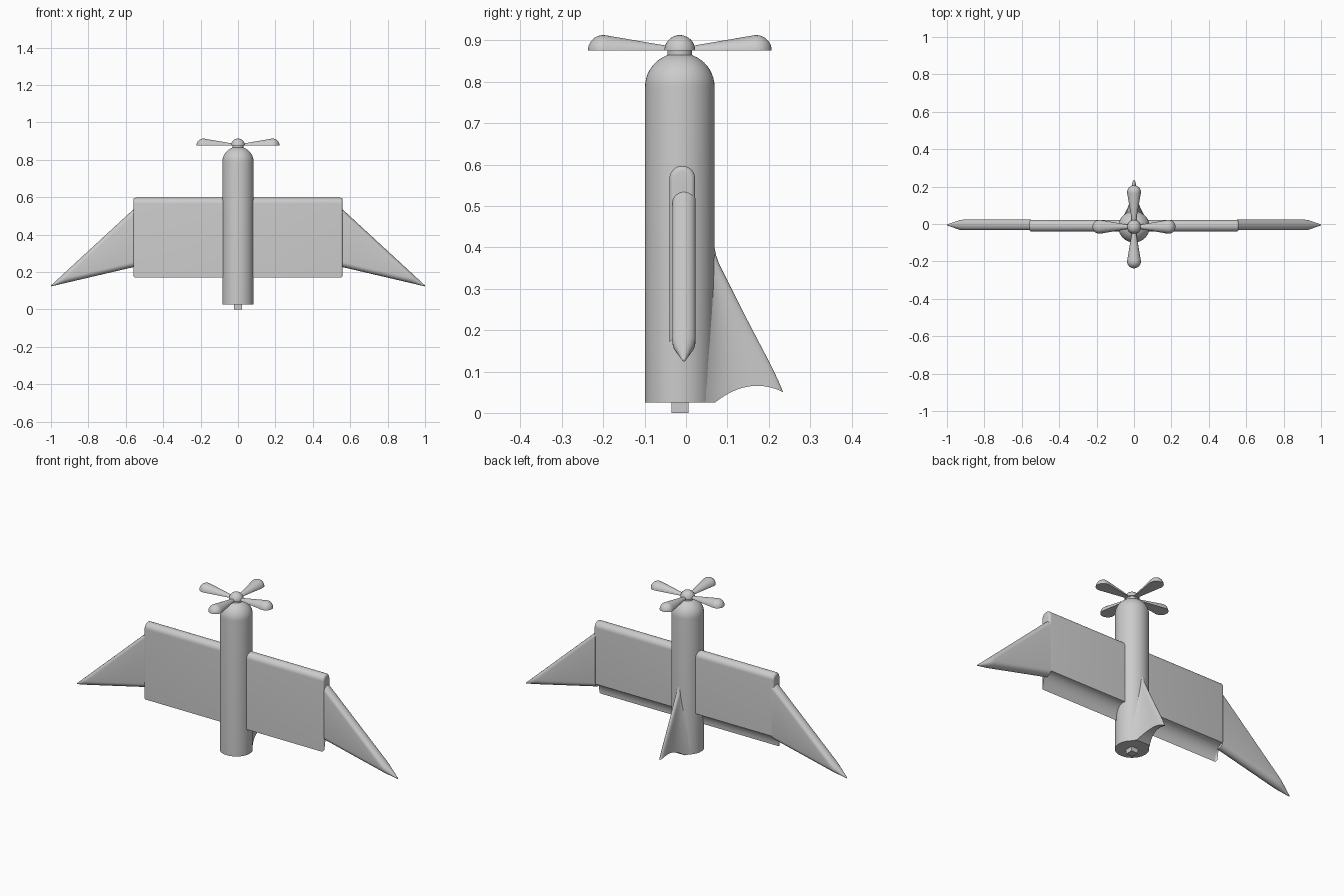
import bpy, bmesh
from math import sin, cos, pi, sqrt

if "Cube" in bpy.data.objects:
    bpy.data.objects.remove(bpy.data.objects["Cube"])

CY = -0.015  # fuselage axis in y


def loft(name, rings, angle=35):
    """Skin a series of closed rings and cap both ends."""
    bm = bmesh.new()
    vr = [[bm.verts.new(p) for p in ring] for ring in rings]
    n = len(vr[0])
    for a, b in zip(vr, vr[1:]):
        for i in range(n):
            j = (i + 1) % n
            bm.faces.new((a[i], a[j], b[j], b[i]))
    bm.faces.new(vr[0])
    bm.faces.new(vr[-1])
    bmesh.ops.remove_doubles(bm, verts=bm.verts, dist=1e-5)
    bmesh.ops.recalc_face_normals(bm, faces=bm.faces)
    me = bpy.data.meshes.new(name)
    bm.to_mesh(me)
    bm.free()
    ob = bpy.data.objects.new(name, me)
    bpy.context.collection.objects.link(ob)
    bpy.ops.object.select_all(action='DESELECT')
    ob.select_set(True)
    bpy.context.view_layer.objects.active = ob
    bpy.ops.object.shade_smooth_by_angle(angle=angle * pi / 180)
    return ob


def lathe(name, profile, n=48):
    return loft(name, [[(r * cos(2 * pi * i / n), CY + r * sin(2 * pi * i / n), z)
                        for i in range(n)] for r, z in profile])


def dome(r, z, h, n=12):
    return [(max(r * cos(pi / 2 * i / n), 0.0005), z + h * sin(pi / 2 * i / n))
            for i in range(n + 1)]


# Fuselage with domed nose, and the propeller hub
lathe("fuselage", [(0.084, 0.025)] + dome(0.084, 0.788, 0.082))
lathe("propeller_collar", [(0.03, 0.86), (0.03, 0.88)])
lathe("propeller_hub", [(0.037, 0.876)] + dome(0.037, 0.8765, 0.0365))

# Tail plug
bpy.ops.mesh.primitive_cube_add(size=1, location=(0, CY, 0.02))
plug = bpy.context.object
plug.name = "tail_plug"
plug.scale = (0.041, 0.041, 0.04)

# Propeller blades: half teardrops, flat underneath
blade = [(0.015, 0.009), (0.03, 0.011)]
blade += [(0.185 + 0.037 * cos(a), max(0.037 * sin(a), 0.0003))
          for a in [pi * (0.55 - 0.55 * i / 10) for i in range(11)]]
for k in range(4):
    c, s = cos(k * pi / 2), sin(k * pi / 2)
    rings = []
    for r, rad in blade:
        ring = []
        for i in range(17):
            t = rad * cos(pi * i / 16)
            ring.append((r * c - t * s, CY + r * s + t * c, 0.876 + rad * sin(pi * i / 16)))
        rings.append(ring)
    loft(f"propeller_blade_{k + 1}", rings)

# Inner wing: rounded leading edge, concave trailing edge, softened ends
prof = [(-0.04, 0.17)]
prof += [(-0.009 - 0.031 * cos(pi * i / 16), 0.566 + 0.031 * sin(pi * i / 16)) for i in range(17)]
prof += [(0.022 - 0.062 * sin(pi / 2 * i / 10), 0.17 + 0.08 * cos(pi / 2 * i / 10))
         for i in range(10)]
ends = [(0.56 - 0.012 * (1 - cos(a)), 0.012 * (1 - sin(a)))
        for a in [pi / 2 * (1 - i / 5) for i in range(6)]]
rings = []
for x, d in [(-x, d) for x, d in ends[::-1]] + ends:
    rings.append([(x, -0.009 + (y + 0.009) * (1 - d / 0.031),
                   0.3835 + (z - 0.3835) * (1 - d / 0.2135)) for y, z in prof])
loft("inner_wing", rings)

# Outer wings: swept, rounded on all edges, tapering to a point
for side, label in ((-1, "left"), (1, "right")):
    rings = []
    for k in range(25):
        t = 1 - (1 - k / 24) ** 1.5
        x = 0.55 + 0.45 * t
        hi = 0.543 - 0.415 * t
        lo = 0.228 - 0.105 * t
        rad = min(0.028, max((hi - lo) / 2, 0.0005))
        ring = [(side * x, -0.005 + rad * cos(pi * i / 12), hi - rad + rad * sin(pi * i / 12))
                for i in range(13)]
        ring += [(side * x, -0.005 - rad * cos(pi * i / 12), lo + rad - rad * sin(pi * i / 12))
                 for i in range(13)]
        rings.append(ring)
    loft(f"outer_wing_{label}", rings)


# Tail fin: blends out of the fuselage, arched along the bottom
def fin_bottom(y):
    t = max((y - 0.07) / 0.165, 0)
    return 0.025 + 0.025 * t + 0.106 * t * (1 - t)


edge = [(0.235 - 0.155 * i / 14, 0.05 + 0.31 * i / 14) for i in range(15)]
edge += [(0.073, 0.38), (0.069, 0.40), (0.066, 0.42)]
rings = []
for ye, ze in edge:
    v = (ze - 0.05) / 0.37
    half = []
    for i in range(25):
        u = sin(pi / 2 * i / 24)
        y = 0.03 + (ye - 0.03) * u
        w = (0.056 * (1 - u) ** 3 + 0.013) * sqrt(max(1 - u ** 8, 0))
        half.append((w, y, ze + (1 - v) ** 4 * (fin_bottom(y) - 0.05)))
    rings.append(half + [(-w, y, z) for w, y, z in half[-2::-1]])
fin = loft("tail_fin", rings)
# Clean triangulation of the curved bottom cap: replace it with strips
bm = bmesh.new()
bm.from_mesh(fin.data)
big = [f for f in bm.faces if len(f.verts) > 4]
bmesh.ops.delete(bm, geom=big, context='FACES_ONLY')
bm.verts.ensure_lookup_table()
n = len(rings[0])
for base in (0, len(bm.verts) - n):
    for i in range(n // 2):
        q = [bm.verts[base + j] for j in (i, i + 1, n - 2 - i, n - 1 - i)]
        q = list(dict.fromkeys(q))
        if len(q) > 2 and not bm.faces.get(q):
            bm.faces.new(q)
bmesh.ops.recalc_face_normals(bm, faces=bm.faces)
for f in bm.faces:
    f.smooth = True
bm.to_mesh(fin.data)
bm.free()
bpy.ops.object.shade_smooth_by_angle(angle=35 * pi / 180)
